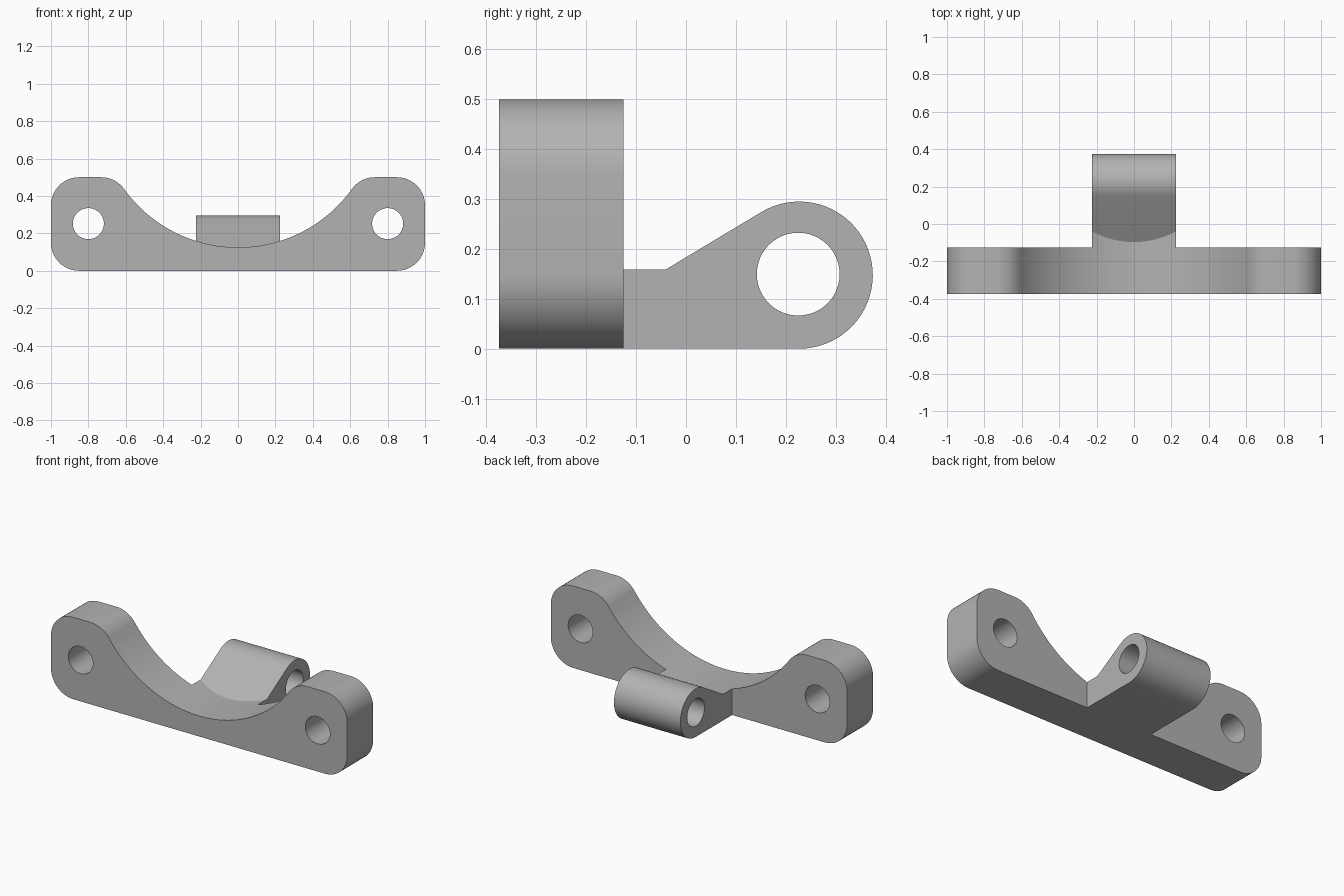
import bpy, bmesh
from math import cos, sin, pi, radians, sqrt, atan2, asin, hypot

if "Cube" in bpy.data.objects:
    bpy.data.objects.remove(bpy.data.objects["Cube"])

# Main dimensions
FRONT, BACK = -0.375, -0.125      # plate thickness along y
HEIGHT, CORNER = 0.5, 0.15        # plate height and corner radius
SADDLE_R, SADDLE_Z = 0.75, 0.875  # concave saddle radius and axis height
LUG_X = 0.224                     # lug half width
EYE_Y, EYE_R = 0.227, 0.1475      # lug eye centre and radius (rests on z = 0)
HOLE_R = 0.083

steel = bpy.data.materials.new("plain_grey")
steel.use_nodes = True
grey = (0.45, 0.45, 0.45, 1)
steel.diffuse_color = grey
steel.node_tree.nodes["Principled BSDF"].inputs["Base Color"].default_value = grey


def arc(cx, cz, r, start, end, n):
    """Points along an arc, angles in radians."""
    angles = [start + (end - start) * i / n for i in range(n + 1)]
    return [(cx + r * cos(a), cz + r * sin(a)) for a in angles]


def saddle(x):
    return SADDLE_Z - sqrt(SADDLE_R ** 2 - x * x)


def face(bm, points):
    bm.faces.new([bm.verts.new(p) for p in points])


# Right half of the plate outline, from the lug root round to the saddle
lug_xs = [LUG_X * i / 8 for i in range(-8, 9)]
fillet_x = sqrt((SADDLE_R + CORNER) ** 2 - (SADDLE_Z - HEIGHT + CORNER) ** 2)
fillet_z = HEIGHT - CORNER
meet = atan2(SADDLE_Z - fillet_z, -fillet_x)
half = [(LUG_X, 0)]
half += arc(1 - CORNER, CORNER, CORNER, -pi / 2, 0, 14)
half += arc(1 - CORNER, fillet_z, CORNER, 0, pi / 2, 14)
half += arc(fillet_x, fillet_z, CORNER, pi / 2, meet, 10)
meet_x = fillet_x * SADDLE_R / (SADDLE_R + CORNER)
for i in range(1, 17):
    x = meet_x + (LUG_X - meet_x) * i / 16
    half.append((x, saddle(x)))
mirrored = [(-x, z) for x, z in reversed(half)]
outline = (half + [(x, saddle(x)) for x in lug_xs[-2:0:-1]]
           + mirrored + [(x, 0) for x in lug_xs[1:-1]])

# Plate: front face, rim and the two back faces beside the lug
bm = bmesh.new()
face(bm, [(x, FRONT, z) for x, z in outline])
for (ax, az), (bx, bz) in zip(outline, outline[1:] + outline[:1]):
    face(bm, [(ax, FRONT, az), (bx, FRONT, bz), (bx, BACK, bz), (ax, BACK, az)])
for side in (half, mirrored):
    face(bm, [(x, BACK, z) for x, z in side])

# Lug: the sloped top is tangent to the eye and meets the saddle surface
toe_y, toe_z = -0.097, saddle(0)
slope = (atan2(EYE_R - toe_z, EYE_Y - toe_y)
         + asin(EYE_R / hypot(EYE_Y - toe_y, EYE_R - toe_z)))
eye = arc(EYE_Y, EYE_R, EYE_R, -pi / 2, pi / 2 + slope, 40)


def lug_section(x):
    z = saddle(x)
    y = toe_y + (z - toe_z) * cos(slope) / sin(slope)
    return [(x, py, pz) for py, pz in [(BACK, 0)] + eye + [(y, z), (BACK, z)]]


sections = [lug_section(x) for x in lug_xs]
for a, b in zip(sections, sections[1:]):
    for i in range(len(a) - 1):
        face(bm, [a[i], a[i + 1], b[i + 1], b[i]])
face(bm, sections[0])
face(bm, sections[-1])

bmesh.ops.remove_doubles(bm, verts=bm.verts, dist=0.0001)
bmesh.ops.recalc_face_normals(bm, faces=bm.faces)
bmesh.ops.dissolve_limit(bm, angle_limit=0.005, verts=bm.verts, edges=bm.edges)
mesh = bpy.data.meshes.new("saddle_bracket")
bm.to_mesh(mesh)
bm.free()
mesh.materials.append(steel)
bracket = bpy.data.objects.new("saddle_bracket", mesh)
bpy.context.collection.objects.link(bracket)


def drill(location, rotation):
    """Cut one round through hole and discard the cutter."""
    bpy.ops.mesh.primitive_cylinder_add(vertices=48, radius=HOLE_R, depth=0.8,
                                        location=location, rotation=rotation)
    cutter = bpy.context.object
    cutter.name = "hole_cutter"
    cutter.hide_render = True
    cutter.data.materials.append(steel)
    mod = bracket.modifiers.new("hole", "BOOLEAN")
    mod.operation, mod.solver, mod.object = "DIFFERENCE", "EXACT", cutter
    bpy.context.view_layer.objects.active = bracket
    bpy.ops.object.modifier_apply(modifier=mod.name)
    bpy.data.objects.remove(cutter)


# Two bolt holes and the pivot hole
for side in (-1, 1):
    drill((side * 0.8, -0.25, 0.252), (pi / 2, 0, 0))
drill((0, EYE_Y - 0.002, EYE_R + 0.002), (0, pi / 2, 0))

bpy.ops.object.select_all(action="DESELECT")
bracket.select_set(True)
bpy.context.view_layer.objects.active = bracket
bpy.ops.object.shade_smooth_by_angle(angle=radians(20))
